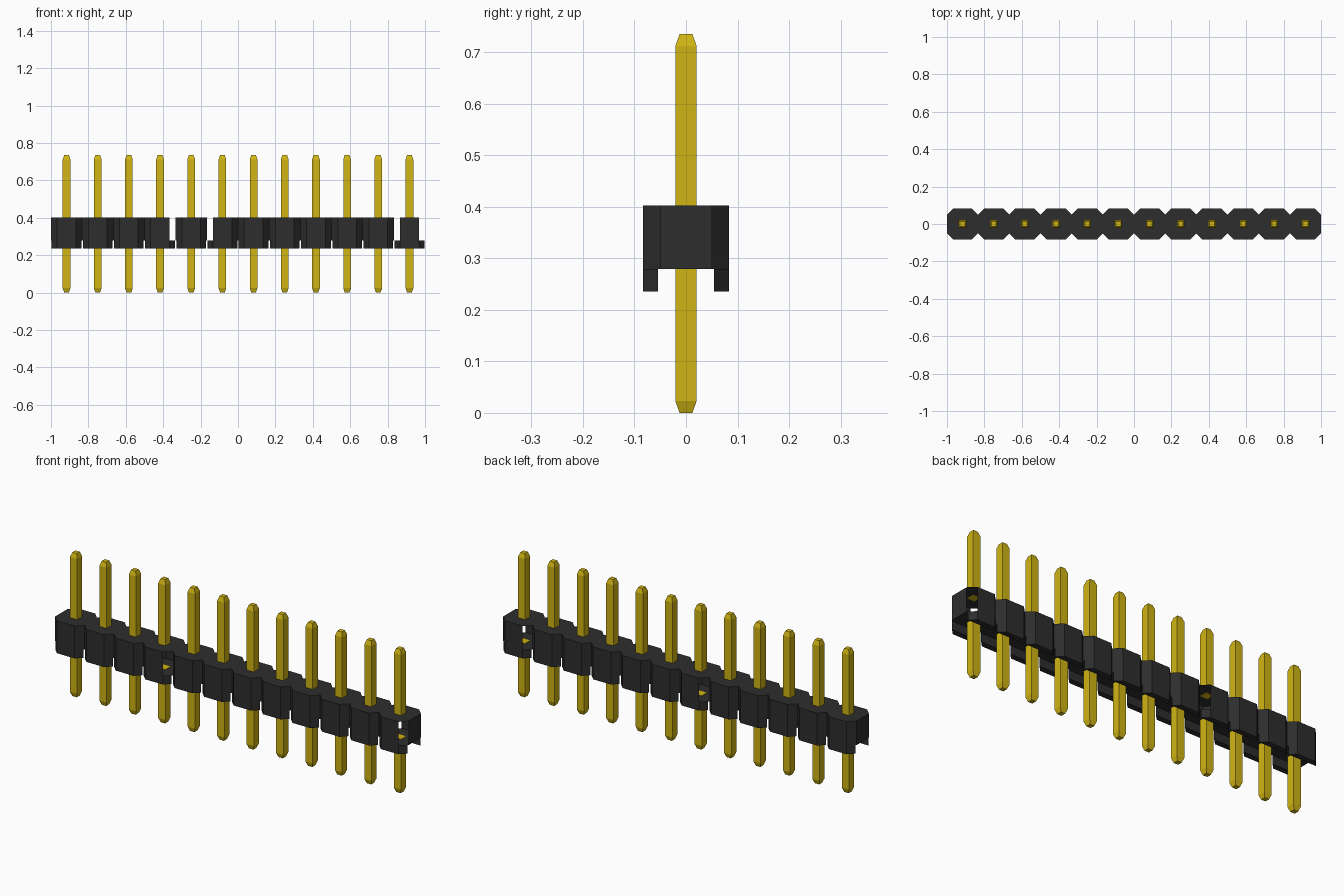
import bpy, bmesh

cube = bpy.data.objects.get("Cube")
if cube:
    bpy.data.objects.remove(cube, do_unlink=True)

COUNT = 12
PITCH = 2 / COUNT
HALF, FLAT = PITCH / 2, 0.05            # block half width, half width of its flat sides
FOOT_Z, BASE_Z, TOP_Z = 0.236, 0.279, 0.402
FOOT_Y = 0.054                          # inner side of the feet
PIN, TIP, TAPER, PIN_TOP = 0.0205, 0.0125, 0.023, 0.735


def material(name, rgb):
    m = bpy.data.materials.new(name)
    m.use_nodes = True
    m.diffuse_color = (*rgb, 1)
    m.node_tree.nodes["Principled BSDF"].inputs["Base Color"].default_value = (*rgb, 1)
    return m


BLACK = material("black_plastic", (0.027, 0.027, 0.027))
GOLD = material("gold_metal", (0.63, 0.46, 0.007))


def loft(bm, rings, skip=(), caps=(True, True)):
    """Join matching rings of points with flat sides, leaving out skipped sides."""
    loops = [[bm.verts.new(p) for p in ring] for ring in rings]
    n = len(loops[0])
    for low, high in zip(loops, loops[1:]):
        for k in range(n):
            if k not in skip:
                j = (k + 1) % n
                bm.faces.new((low[k], low[j], high[j], high[k]))
    if caps[0]:
        bm.faces.new(loops[0][::-1])
    if caps[1]:
        bm.faces.new(loops[-1])


def finish(bm, name, mat, x):
    mesh = bpy.data.meshes.new(name)
    bm.to_mesh(mesh)
    bm.free()
    mesh.materials.append(mat)
    obj = bpy.data.objects.new(name, mesh)
    obj.location.x = x
    bpy.context.collection.objects.link(obj)


def prism(outline, low, high):
    return [[(x, y, z) for x, y in outline] for z in (low, high)]


def square(half, z):
    return [(-half, -half, z), (half, -half, z), (half, half, z), (-half, half, z)]


# Octagon sides, counterclockwise from the +x wall; odd sides are the corner bevels
octagon = [(HALF, -FLAT), (HALF, FLAT), (FLAT, HALF), (-FLAT, HALF),
           (-HALF, FLAT), (-HALF, -FLAT), (-FLAT, -HALF), (FLAT, -HALF)]
foot_x = HALF + FLAT - FOOT_Y
back_foot = [(foot_x, FOOT_Y), (FLAT, HALF), (-FLAT, HALF), (-foot_x, FOOT_Y)]
front_foot = [(-x, -y) for x, y in back_foot]

# Bevels left open on a few blocks
open_bevels = {3: {1, 7}, 5: {3, 5}, 11: {1, 3, 5, 7}}

for i in range(COUNT):
    x = (i + 0.5) * PITCH - 1

    # Housing block; neighbours share one wall
    bm = bmesh.new()
    skip = open_bevels.get(i, set()) | ({4} if i else set())
    loft(bm, prism(octagon, BASE_Z, TOP_Z), skip)
    for outline in (back_foot, front_foot):
        loft(bm, prism(outline, FOOT_Z, BASE_Z), caps=(True, False))
    finish(bm, f"housing_block_{i + 1}", BLACK, x)

    # Lower and upper pin halves, ending just inside the housing
    bm = bmesh.new()
    loft(bm, [square(TIP, 0), square(PIN, TAPER), square(PIN, BASE_Z + 0.002)])
    loft(bm, [square(PIN, TOP_Z - 0.002), square(PIN, PIN_TOP - TAPER), square(TIP, PIN_TOP)])
    finish(bm, f"pin_{i + 1}", GOLD, x)
